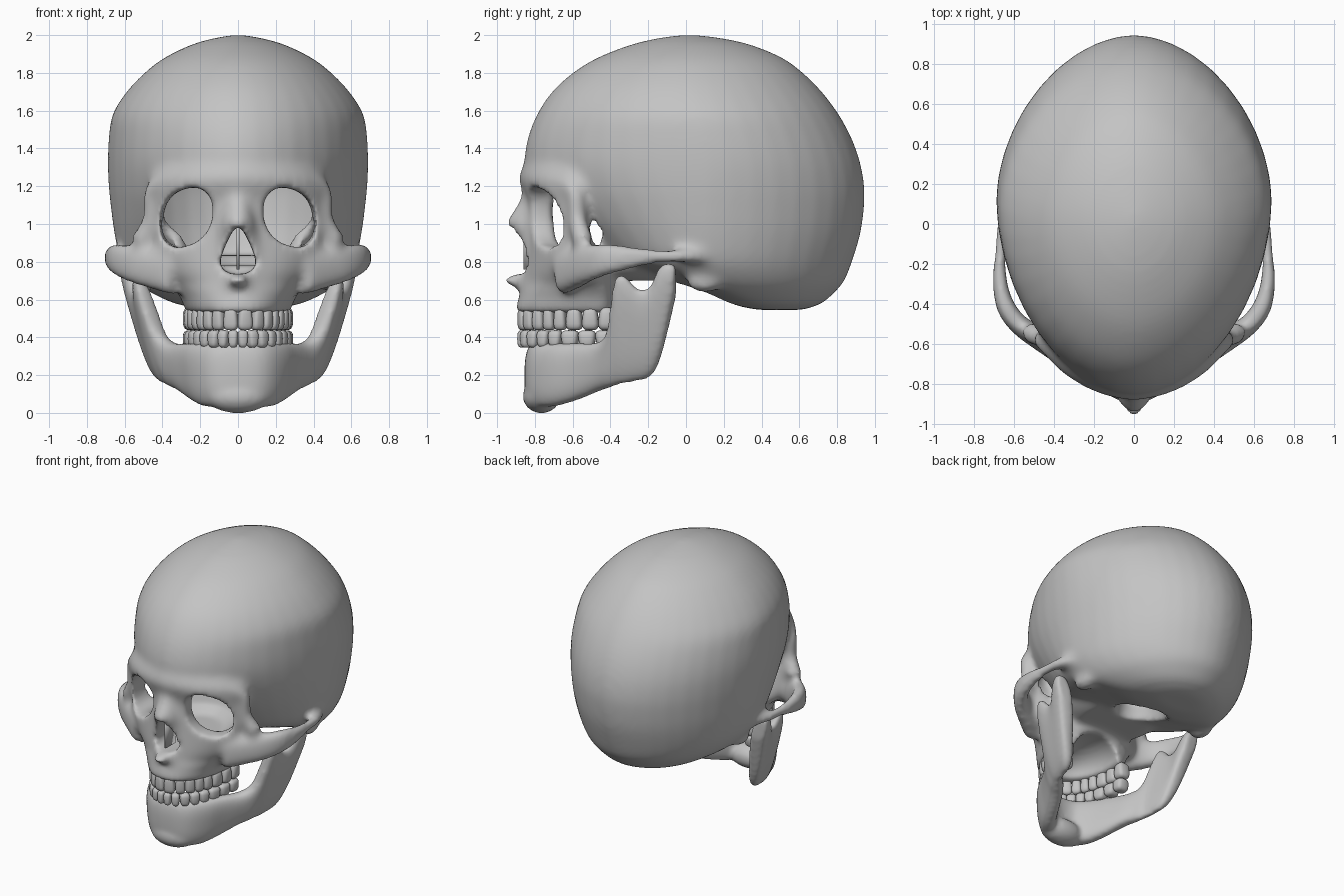
import bpy, bmesh, math
from mathutils import Vector, Matrix

cube = bpy.data.objects.get("Cube")
if cube:
    bpy.data.objects.remove(cube, do_unlink=True)

bone = bpy.data.materials.new("bone_grey")
bone.use_nodes = True
bone.diffuse_color = (0.55, 0.55, 0.55, 1)
bone.node_tree.nodes["Principled BSDF"].inputs["Base Color"].default_value = (0.55, 0.55, 0.55, 1)


def spow(v, p):
    return math.copysign(abs(v) ** (2 / p), v)


def circle(p, n=40):
    for i in range(n):
        a = math.tau * i / n
        yield spow(math.cos(a), p), spow(math.sin(a), p)


def spline(st, n=4):
    """Smoothly fill in between stations."""
    out = []
    for i in range(len(st) - 1):
        a, b, c, d = st[max(i - 1, 0)], st[i], st[i + 1], st[min(i + 2, len(st) - 1)]
        for k in range(n):
            t = k / n
            out.append(tuple(
                q + t * ((r - p) + t * ((2 * p - 5 * q + 4 * r - s) + t * (3 * (q - r) + s - p))) / 2
                for p, q, r, s in zip(a, b, c, d)))
    return out + [tuple(st[-1])]


def loft(bm, rings):
    rows = [[bm.verts.new(p) for p in ring] for ring in rings]
    n = len(rows[0])
    for a, b in zip(rows, rows[1:]):
        for i in range(n):
            j = (i + 1) % n
            bm.faces.new((a[i], a[j], b[j], b[i]))
    bm.faces.new(rows[0][::-1])
    bm.faces.new(rows[-1])


def stack(bm, stations, p):
    """Horizontal ovals (z, front, widest y, back, half width)."""
    rings = []
    for z, yf, yc, yb, w in spline(stations):
        rings.append([(w * c, yc + s * (yb - yc if s > 0 else yc - yf), z) for c, s in circle(p)])
    loft(bm, rings)


def plate(bm, stations, side=1):
    """Upright sections (x, y, low, high, half thickness, lean) along a path."""
    st = spline(stations)
    rings = []
    for i, (x, y, lo, hi, t, lean) in enumerate(st):
        a, b = st[max(i - 1, 0)], st[min(i + 1, len(st) - 1)]
        n = Vector((b[1] - a[1], a[0] - b[0])).normalized() * t
        ring = []
        for c, s in circle(2.7):
            z = (lo + hi) / 2 + s * (hi - lo) / 2
            ring.append((side * (x + lean * (z - 0.2) + n.x * c), y + n.y * c, z))
        rings.append(ring)
    loft(bm, rings)


def tube(bm, points, side=1):
    st = spline(points)
    rings = []
    for i, (x, y, z, r) in enumerate(st):
        a, b = st[max(i - 1, 0)], st[min(i + 1, len(st) - 1)]
        t = (Vector(b[:3]) - Vector(a[:3])).normalized()
        u = t.cross(Vector((0, 1, 0))).normalized()
        v = t.cross(u)
        ring = [Vector((x, y, z)) + r * (c * u + s * v) for c, s in circle(2, 20)]
        rings.append([(side * q.x, q.y, q.z) for q in ring])
    loft(bm, rings)


def ball(bm, loc, size):
    bmesh.ops.create_uvsphere(bm, u_segments=32, v_segments=16, radius=1,
                              matrix=Matrix.Translation(loc) @ Matrix.Diagonal((*size, 1)))


def make(name, bm, mods=()):
    """Turn a bmesh into an object and bake its modifiers."""
    bmesh.ops.recalc_face_normals(bm, faces=bm.faces[:])
    me = bpy.data.meshes.new(name)
    bm.to_mesh(me)
    bm.free()
    ob = bpy.data.objects.new(name, me)
    bpy.context.scene.collection.objects.link(ob)
    for kind, props in mods:
        m = ob.modifiers.new(kind.lower(), kind)
        for key, val in props.items():
            setattr(m, key, val)
    if mods:
        bpy.context.view_layer.update()
        dg = bpy.context.evaluated_depsgraph_get()
        baked = bpy.data.meshes.new_from_object(ob.evaluated_get(dg))
        ob.modifiers.clear()
        ob.data = baked
    ob.data.materials.clear()
    ob.data.materials.append(bone)
    ob.data.shade_smooth()
    return ob


def remesh(size):
    return ("REMESH", {"mode": "VOXEL", "voxel_size": size})


def smooth(count):
    return ("SMOOTH", {"factor": 0.5, "iterations": count})


# Braincase and face mass
braincase = [
    (.545, .38, .48, .62, .18), (.58, .22, .38, .72, .34), (.64, .08, .26, .79, .47), (.7, -.1, .18, .84, .55),
    (.8, -.42, .12, .88, .62), (.95, -.6, .12, .925, .655), (1.1, -.74, .12, .945, .675),
    (1.2, -.81, .12, .945, .685), (1.32, -.855, .12, .925, .69), (1.45, -.84, .1, .88, .685),
    (1.58, -.79, .07, .81, .665), (1.7, -.71, .04, .72, .59), (1.8, -.6, .03, .62, .495),
    (1.88, -.47, .03, .51, .39), (1.95, -.29, .03, .34, .245), (1.985, -.14, .02, .18, .12),
    (2, -.03, .015, .06, .03)]
bm = bmesh.new()
stack(bm, braincase, 1.85)
stack(bm, [(.53, -.91, -.45, -.36, .28), (.6, -.89, -.45, -.36, .3), (.66, -.875, -.46, -.36, .34)], 2.1)
stack(bm, [(.6, -.88, -.46, -.36, .3), (.66, -.875, -.47, -.36, .34), (.72, -.865, -.5, -.36, .41),
           (.82, -.85, -.53, -.4, .455), (.95, -.84, -.55, -.43, .465), (1.1, -.84, -.56, -.45, .47),
           (1.19, -.87, -.56, -.45, .475), (1.25, -.885, -.55, -.42, .465), (1.36, -.84, -.48, -.35, .42)], 1.75)
# Floor joining face and braincase
stack(bm, [(.7, -.5, -.2, .1, .24), (.78, -.55, -.25, .15, .35), (1, -.55, -.25, .15, .4)], 2.2)
# Nose pyramid and spine
stack(bm, [(.68, -.88, -.8, -.72, .15), (.76, -.875, -.8, -.72, .14), (.86, -.88, -.8, -.72, .13),
           (.94, -.905, -.8, -.72, .115), (1.0, -.955, -.8, -.72, .1), (1.05, -.93, -.8, -.72, .09),
           (1.12, -.885, -.79, -.72, .08), (1.2, -.86, -.78, -.72, .09)], 1.8)
ball(bm, (0, -.89, .7), (.06, .075, .035))
for side in (1, -1):
    # Cheekbone and arch, brow with outer eye rim, bump behind the ear
    plate(bm, [(.34, -.66, .62, .86, .06, 0), (.46, -.58, .655, .87, .06, 0), (.57, -.51, .69, .89, .05, 0),
               (.64, -.42, .725, .9, .047, 0), (.67, -.3, .755, .885, .037, 0), (.67, -.15, .785, .87, .03, 0),
               (.65, 0, .795, .865, .035, 0), (.58, .13, .79, .86, .04, 0)], side)
    tube(bm, [(0, -.83, 1.22, .055), (.2, -.765, 1.235, .055), (.36, -.67, 1.23, .05),
              (.455, -.59, 1.17, .045), (.46, -.575, 1.02, .048), (.52, -.54, .9, .06)], side)
    ball(bm, (side * .51, .1, .69), (.06, .1, .055))
outer = bm

# Hollow inside, eye sockets, nose opening, palate, base hole, ear holes
bm = bmesh.new()
stack(bm, [(1.3 + (z - 1.3) * .93, f + .05, c, b - .05, w - .05)
           for z, f, c, b, w in braincase if .78 < z < 1.97], 1.85)
stack(bm, [(.78, -.68, -.55, -.3, .2), (.86, -.7, -.55, -.2, .3), (1, -.71, -.55, -.2, .31),
           (1.12, -.71, -.55, -.2, .31), (1.2, -.69, -.5, -.2, .25)], 1.9)
for side in (1, -1):
    rings = []
    for y in (-1.05, -.75, -.45):
        cx = .252 - (.5 + y) * .1
        rings.append([(side * (cx + .147 * c), y, 1.035 + .152 * s - .035 * c) for c, s in circle(2.3)])
    loft(bm, rings)
    ball(bm, (side * .64, .04, .75), (.06, .035, .03))
loft(bm, [[(.075 * c * (1 - .7 * s), y, .865 + .13 * s) for c, s in circle(2.5)] for y in (-1.05, -.6)])
ball(bm, (0, -.47, .53), (.19, .32, .15))
ball(bm, (0, .06, .55), (.17, .2, .36))
hollow = make("hollow_cutter", bm, [remesh(.02)])
hollow.hide_render = True

make("skull", outer, [remesh(.02), smooth(8),
                      ("BOOLEAN", {"operation": "DIFFERENCE", "solver": "EXACT", "object": hollow}),
                      remesh(.018), smooth(7)])
bpy.data.objects.remove(hollow, do_unlink=True)

# Thin wall inside the nose
bm = bmesh.new()
bmesh.ops.create_cube(bm, size=1, matrix=Matrix.Translation((0, -.8, .88)) @ Matrix.Diagonal((.014, .12, .24, 1)))
make("nose_septum", bm)

# Lower jaw, from chin to hinge on both sides
half = [(0, -.795, .03, .37, .06, 0), (.11, -.775, .03, .37, .065, .05), (.19, -.69, .035, .37, .065, .1),
        (.255, -.57, .07, .37, .06, .14), (.315, -.46, .115, .375, .06, .2), (.36, -.4, .135, .45, .055, .24),
        (.38, -.37, .145, .7, .052, .26), (.4, -.33, .155, .73, .05, .26), (.415, -.25, .17, .655, .05, .26),
        (.425, -.19, .19, .67, .052, .26), (.43, -.145, .26, .765, .055, .26), (.43, -.1, .42, .795, .06, .26),
        (.435, -.055, .62, .78, .055, .26)]
mirrored = [(-x, y, lo, hi, t, -lean) for x, y, lo, hi, t, lean in half[:0:-1]]
bm = bmesh.new()
plate(bm, mirrored + half)
ball(bm, (0, -.765, .088), (.17, .1, .09))
make("lower_jaw", bm, [remesh(.015), smooth(10)])


# Teeth set along an oval arch
def teeth(name, widths, low, high, gum):
    a, b, yc = .245, .445, -.42
    bm = bmesh.new()
    th = 0
    for i, w in enumerate(widths):
        speed = math.hypot(a * math.cos(th), b * math.sin(th))
        mid = th + w / 2 / speed
        th = mid + w / 2 / math.hypot(a * math.cos(mid), b * math.sin(mid))
        depth = .03 + .0025 * i
        turn = math.atan2(b * math.sin(mid), a * math.cos(mid))
        for side in (1, -1):
            new = bmesh.ops.create_uvsphere(bm, u_segments=20, v_segments=12, radius=1)["verts"]
            for v in new:
                x, y, z = (spow(q, 3.2) for q in v.co)
                v.co = (x * w * .5 * (1 - .15 * gum * z), y * depth, z * (high - low) / 2)
            place = Matrix.Translation((side * a * math.sin(mid), yc - b * math.cos(mid), (low + high) / 2))
            bmesh.ops.transform(bm, matrix=place @ Matrix.Rotation(side * turn, 4, "Z"), verts=new)
    make(name, bm)


teeth("upper_teeth", [.075, .065, .065, .06, .065, .085, .085, .085], .437, .56, 1)
teeth("lower_teeth", [.05, .055, .065, .065, .07, .09, .09, .09], .345, .438, -1)
